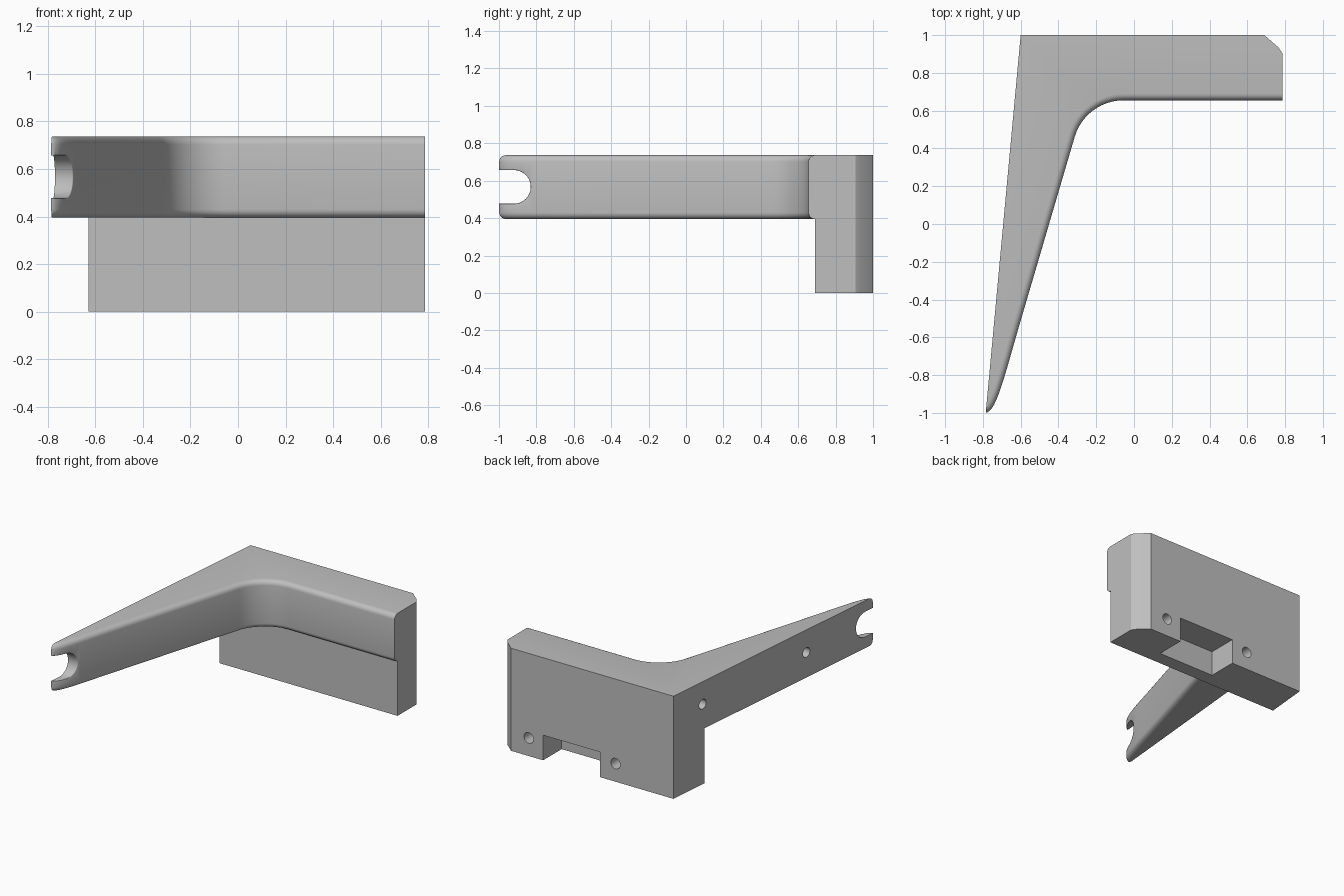
import bpy, bmesh, math
from mathutils import Vector

if "Cube" in bpy.data.objects:
    bpy.data.objects.remove(bpy.data.objects["Cube"])

TOP, ARM_Z, STEP_Z = 0.737, 0.395, 0.47
TIP, HEEL = Vector((-0.785, -1, 0)), Vector((-0.6, 1, 0))
OUT = Vector((-(HEEL.y - TIP.y), HEEL.x - TIP.x, 0)).normalized()   # outer side direction

grey = bpy.data.materials.new("plain grey")
grey.diffuse_color = (0.52, 0.52, 0.52, 1)
grey.use_nodes = True
grey.node_tree.nodes["Principled BSDF"].inputs["Base Color"].default_value = grey.diffuse_color


def to_object(name, bm):
    bmesh.ops.recalc_face_normals(bm, faces=bm.faces)
    me = bpy.data.meshes.new(name)
    bm.to_mesh(me)
    bm.free()
    me.materials.append(grey)
    ob = bpy.data.objects.new(name, me)
    bpy.context.collection.objects.link(ob)
    return ob


def prism(points, z0, z1):
    bm = bmesh.new()
    face = bm.faces.new([bm.verts.new((x, y, z0)) for x, y in points])
    top = bmesh.ops.extrude_face_region(bm, geom=[face])["geom"]
    bmesh.ops.translate(bm, vec=(0, 0, z1 - z0),
                        verts=[v for v in top if isinstance(v, bmesh.types.BMVert)])
    return bm


def boolean(target, tool, operation):
    mod = target.modifiers.new(operation, 'BOOLEAN')
    mod.object, mod.operation, mod.solver = tool, operation, 'EXACT'
    bpy.context.view_layer.objects.active = target
    bpy.ops.object.modifier_apply(modifier=mod.name)
    bpy.data.objects.remove(tool)


def hole(target, centre, axis, radius, depth):
    bpy.ops.mesh.primitive_cylinder_add(vertices=32, radius=radius, depth=depth * 2, location=centre)
    tool = bpy.context.object
    tool.rotation_euler = Vector(axis).to_track_quat('Z', 'Y').to_euler()
    bpy.context.view_layer.update()
    boolean(target, tool, 'DIFFERENCE')


# Inner path: straight front, elbow arc, then the curve into the tip
inner = [(0.785, 0.655)]
R, cx, cy = 0.27, -0.055, 0.385
inner += [(cx + R * math.cos(math.radians(a)), cy + R * math.sin(math.radians(a)))
          for a in [90 + 73.6 * i / 12 for i in range(13)]]
ctrl = [(-0.62, -0.58), (-0.70, -0.86), (-0.735, -1.0), (-0.79, -1.0)]
for i in range(13):
    t = i / 12
    w = ((1 - t) ** 3, 3 * t * (1 - t) ** 2, 3 * t * t * (1 - t), t ** 3)
    inner.append(tuple(sum(k * p[j] for k, p in zip(w, ctrl)) for j in (0, 1)))
inner.append((-0.95, -1.0))
chamfer = [(0.69, 1), (0.765, 0.935), (0.785, 0.905)]

# Bracket arm with rounded inner edges
bm = prism(inner + [(-0.95, 1)] + chamfer, ARM_Z, TOP)
path = [Vector(p) for p in inner]
on_path = lambda v: any((v.co.xy - p).length < 1e-4 for p in path)
rim = [e for e in bm.edges if abs(e.verts[0].co.z - e.verts[1].co.z) < 1e-5
       and all(on_path(v) for v in e.verts)]
bmesh.ops.bevel(bm, geom=rim, offset=0.035, segments=5, profile=0.5,
                affect='EDGES', clamp_overlap=False)
bracket = to_object("bracket", bm)

# Mounting block under the back
block = to_object("block", prism([(0.785, 0.69), (-0.95, 0.69), (-0.95, 1)] + chamfer, 0, STEP_Z))
boolean(bracket, block, 'UNION')

# Trim everything to the slanted outer side
bm = bmesh.new()
bm.from_mesh(bracket.data)
cut = bmesh.ops.bisect_plane(bm, geom=bm.verts[:] + bm.edges[:] + bm.faces[:], dist=1e-5,
                             plane_co=TIP, plane_no=OUT, clear_outer=True)
bmesh.ops.edgeloop_fill(bm, edges=[e for e in bm.edges if e.is_boundary])
bmesh.ops.recalc_face_normals(bm, faces=bm.faces)
bm.to_mesh(bracket.data)
bm.free()

# Rounded slot through the tip
SY, SZ, SR = -0.92, 0.567, 0.09
profile = [(-1.2, SZ - SR)] + [(SY + SR * math.cos(a), SZ + SR * math.sin(a))
                              for a in [math.pi * (i / 16 - 0.5) for i in range(17)]] + [(-1.2, SZ + SR)]
bm = prism(profile, -1, -0.4)
for v in bm.verts:
    v.co = (v.co.z, v.co.x, v.co.y)
boolean(bracket, to_object("slot_cutter", bm), 'DIFFERENCE')

# Soften the slot's inner rim
bm = bmesh.new()
bm.from_mesh(bracket.data)
bmesh.ops.remove_doubles(bm, verts=bm.verts, dist=1e-4)


def on_slot(v):
    d = math.hypot(v.co.y - SY, v.co.z - SZ) if v.co.y > SY else abs(v.co.z - SZ)
    return abs(d - SR) < 1e-3 and (v.co - TIP).dot(OUT) < -0.012


rim = [e for e in bm.edges if all(on_slot(v) for v in e.verts)
       and len(e.link_faces) == 2 and e.calc_face_angle() > 0.6]
bmesh.ops.bevel(bm, geom=rim, offset=0.014, segments=3, profile=0.5,
                affect='EDGES', clamp_overlap=True)
bm.to_mesh(bracket.data)
bm.free()

# Pocket in the bottom of the back face
bpy.ops.mesh.primitive_cube_add(size=1, location=(0.21, 1.0, 0.0))
pocket = bpy.context.object
pocket.scale = (0.45, 0.42, 0.36)
bpy.context.view_layer.update()
boolean(bracket, pocket, 'DIFFERENCE')

# Screw holes in the back face and in the outer side
for x in (-0.14, 0.55):
    hole(bracket, (x, 1, 0.13), (0, 1, 0), 0.038, 0.15)
for y in (0.707, -0.333):
    hole(bracket, TIP.lerp(HEEL, (y + 1) / 2) + Vector((0, 0, 0.575)), OUT, 0.035, 0.1)

bpy.ops.object.select_all(action='DESELECT')
bracket.select_set(True)
bpy.context.view_layer.objects.active = bracket
bpy.ops.object.shade_smooth_by_angle(angle=math.radians(30))
